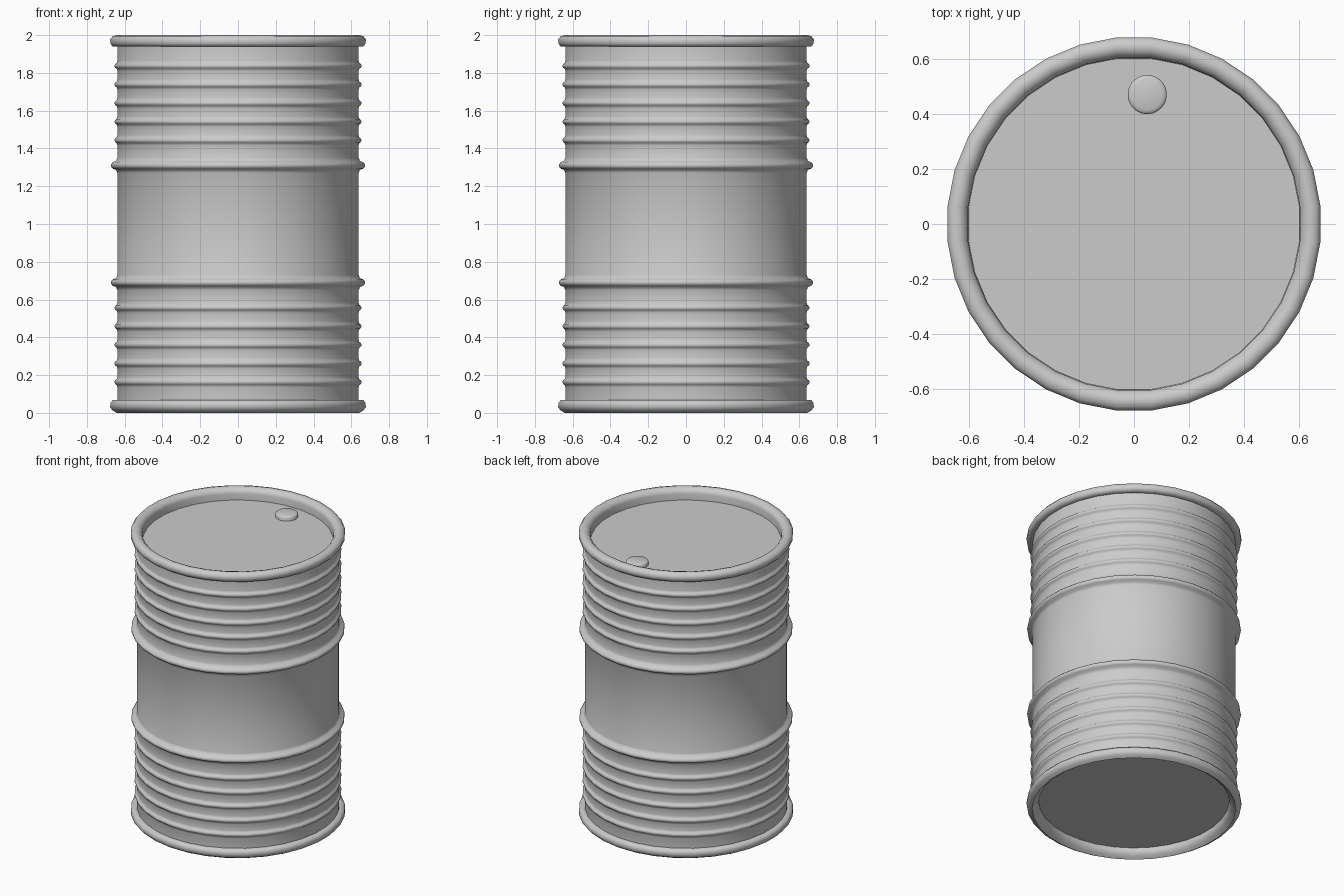
import bpy, bmesh, math

if "Cube" in bpy.data.objects:
    bpy.data.objects.remove(bpy.data.objects["Cube"])

SIDES = 32


def lathe(name, profile, sides, center=(0, 0), angle=60):
    """Spin an (r, z) profile around z, closing both ends with flat caps."""
    bm = bmesh.new()
    rings = []
    for r, z in profile:
        ring = []
        for i in range(sides):
            a = 2 * math.pi * (i + 0.5) / sides
            ring.append(bm.verts.new((r * math.cos(a), r * math.sin(a), z)))
        rings.append(ring)
    for lo, hi in zip(rings, rings[1:]):
        for i in range(sides):
            j = (i + 1) % sides
            bm.faces.new((lo[i], lo[j], hi[j], hi[i]))
    bm.faces.new(list(reversed(rings[0])))
    bm.faces.new(rings[-1])
    bmesh.ops.recalc_face_normals(bm, faces=bm.faces[:])
    mesh = bpy.data.meshes.new(name)
    bm.to_mesh(mesh)
    bm.free()
    obj = bpy.data.objects.new(name, mesh)
    bpy.context.collection.objects.link(obj)
    obj.location = (center[0], center[1], 0)
    bpy.ops.object.select_all(action='DESELECT')
    obj.select_set(True)
    bpy.context.view_layer.objects.active = obj
    bpy.ops.object.shade_smooth_by_angle(angle=math.radians(angle))
    return obj


BODY_R = 0.642


def bump(z, out, half):
    """Ridge at height z with a flared foot and a narrow rounded tip."""
    side = [(0, 1), (0.2, 0.6), (0.75, 0.4), (1, 0.15)]
    low = [(BODY_R + out * o, z - half * h) for o, h in side]
    return low + [(r, 2 * z - h) for r, h in reversed(low)]


# Upper half of the wall: large hoop, then five small ribs
half = bump(1.31, 0.034, 0.04)
for k in range(5):
    half += bump(1.443 + k * 0.0985, 0.014, 0.027)


# Rolled rim, turning inwards down to the recessed lid
def rim(top, recess):
    return [(BODY_R, top - 0.06), (0.667, top - 0.06), (0.679, top - 0.045),
            (0.68, top - 0.022), (0.667, top - 0.006), (0.645, top),
            (0.625, top - 0.006), (0.61, top - 0.022), (0.606, top - 0.035),
            (0.604, top - recess)]


# Lower half mirrors the upper half about z = 1, with a shallower recess
upper = half + rim(2.0, 0.08)
lower = half + rim(1.993, 0.055)
profile = [(r, 2 - z) for r, z in reversed(lower)] + upper
# Keep the base exactly on the ground
profile = [(r, max(z, 0.007) - 0.007 if z < 0.01 else z) for r, z in profile]
lathe("barrel_body", profile, SIDES)

# Filler cap near the back of the lid
lathe("filler_cap", [(0.071, 1.915), (0.071, 1.942), (0.066, 1.947), (0.056, 1.951)],
      32, (0.048, 0.47))
